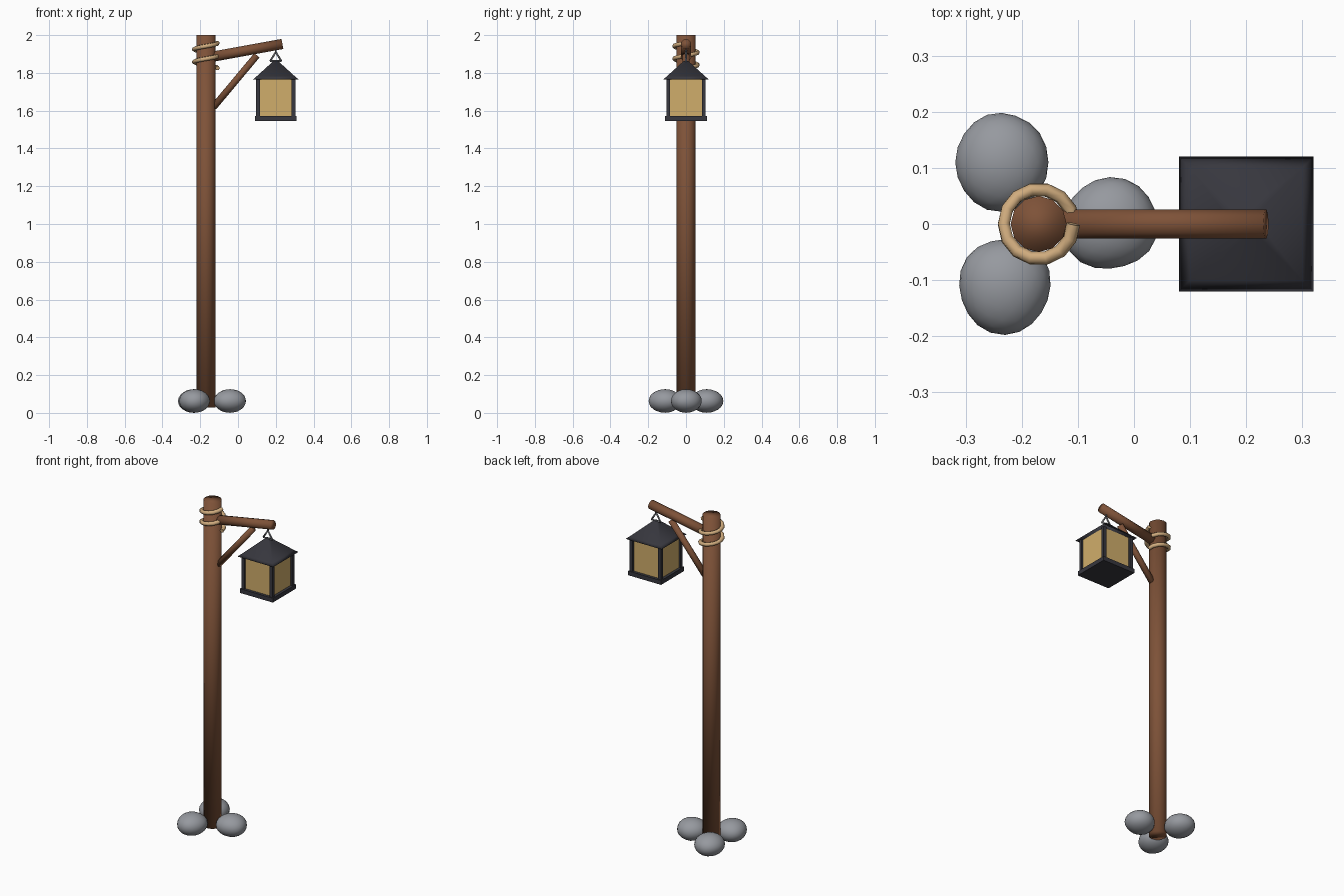
import bpy, bmesh, math
from mathutils import Vector

cube = bpy.data.objects.get("Cube")
if cube:
    bpy.data.objects.remove(cube, do_unlink=True)


def material(name, r, g, b):
    lin = [((c / 255 + 0.055) / 1.055) ** 2.4 for c in (r, g, b)] + [1.0]
    m = bpy.data.materials.new(name)
    m.use_nodes = True
    m.diffuse_color = lin
    m.node_tree.nodes["Principled BSDF"].inputs["Base Color"].default_value = lin
    return m


wood = material("brown wood", 126, 82, 56)
rope_tan = material("tan rope", 208, 172, 126)
stone_grey = material("grey stone", 150, 153, 159)
iron = material("dark iron", 55, 55, 62)
steel = material("hook grey", 112, 113, 118)
glow = material("warm pane", 208, 174, 107)


def finish(name, bm, mat, smooth=False):
    bmesh.ops.recalc_face_normals(bm, faces=bm.faces[:])
    for f in bm.faces:
        f.smooth = smooth
    me = bpy.data.meshes.new(name)
    bm.to_mesh(me)
    bm.free()
    me.materials.append(mat)
    ob = bpy.data.objects.new(name, me)
    bpy.context.scene.collection.objects.link(ob)
    return ob


def rod(name, start, end, radius, sides, mat):
    # smooth cylinder between two points
    a, b = Vector(start), Vector(end)
    bm = bmesh.new()
    bmesh.ops.create_cone(bm, cap_ends=True, segments=sides, radius1=radius,
                          radius2=radius, depth=(b - a).length)
    ob = finish(name, bm, mat, True)
    ob.rotation_euler = (b - a).to_track_quat('Z', 'Y').to_euler()
    ob.location = (a + b) / 2
    return ob


def box(name, centre, size, mat):
    bm = bmesh.new()
    bmesh.ops.create_cube(bm, size=1)
    bmesh.ops.scale(bm, vec=size, verts=bm.verts[:])
    bmesh.ops.translate(bm, vec=centre, verts=bm.verts[:])
    return finish(name, bm, mat)


# Wooden post, arm and diagonal brace
PX = -0.17
rod("post", (PX, 0, 0.028), (PX, 0, 2.0), 0.05, 12, wood)
rod("arm", (-0.14, 0, 1.885), (0.235, 0, 1.953), 0.027, 10, wood)
rod("brace", (-0.13, 0, 1.618), (0.10, 0, 1.893), 0.018, 8, wood)

# Rope wound twice around the post
curve = bpy.data.curves.new("rope", 'CURVE')
curve.dimensions = '3D'
curve.bevel_depth = 0.012
curve.bevel_resolution = 1
curve.use_fill_caps = True
line = curve.splines.new('POLY')
STEPS = 28
line.points.add(STEPS)
for i, p in enumerate(line.points):
    t = i / STEPS
    a = 4 * math.pi * t
    p.co = (PX + 0.062 * math.cos(a), 0.062 * math.sin(a), 1.825 + 0.133 * t, 1)
line.use_smooth = True
curve.materials.append(rope_tan)
bpy.context.scene.collection.objects.link(bpy.data.objects.new("rope", curve))

# Stones around the foot
for i, (x, y, rx, ry) in enumerate([(-0.236, 0.11, 0.083, 0.088),
                                    (-0.23, -0.11, 0.083, 0.086),
                                    (-0.043, 0.0, 0.086, 0.082)]):
    bm = bmesh.new()
    bmesh.ops.create_icosphere(bm, subdivisions=3, radius=1)
    for v in bm.verts:
        c = v.co
        k = 1 + 0.04 * math.sin(3 * c.x + 2 * i) * math.cos(2 * c.y + i)
        v.co = (x + c.x * rx * k, y + c.y * ry * k, 0.063 + c.z * 0.0625)
    finish("stone_%d" % (i + 1), bm, stone_grey, True)

# Lantern body
LX = 0.2
box("lantern_base", (LX, 0, 1.558), (0.22, 0.22, 0.026), iron)
box("lantern_panes", (LX, 0, 1.668), (0.186, 0.186, 0.2), glow)
for sx in (-1, 1):
    for sy in (-1, 1):
        box("lantern_corner", (LX + sx * 0.094, sy * 0.094, 1.668),
            (0.02, 0.02, 0.2), iron)

# Pyramid roof with a lipped underside
bm = bmesh.new()
rings = []
for half, z in [(0.12, 1.766), (0.1, 1.783), (0.013, 1.862)]:
    rings.append([bm.verts.new((LX + sx * half, sy * half, z))
                  for sx, sy in ((-1, -1), (1, -1), (1, 1), (-1, 1))])
for lo, hi in zip(rings, rings[1:]):
    for j in range(4):
        n = (j + 1) % 4
        bm.faces.new((lo[j], lo[n], hi[n], hi[j]))
bm.faces.new(rings[0])
bm.faces.new(rings[-1])
finish("lantern_roof", bm, iron, True)

# Hook holding the lantern under the arm
for s in (-1, 1):
    rod("hook", (LX + s * 0.03, 0, 1.862), (LX, 0, 1.91), 0.005, 6, steel)
rod("hook_bar", (LX - 0.03, 0, 1.862), (LX + 0.03, 0, 1.862), 0.005, 6, steel)
rod("hook_pin", (LX, 0, 1.905), (LX, 0, 1.935), 0.005, 6, steel)
